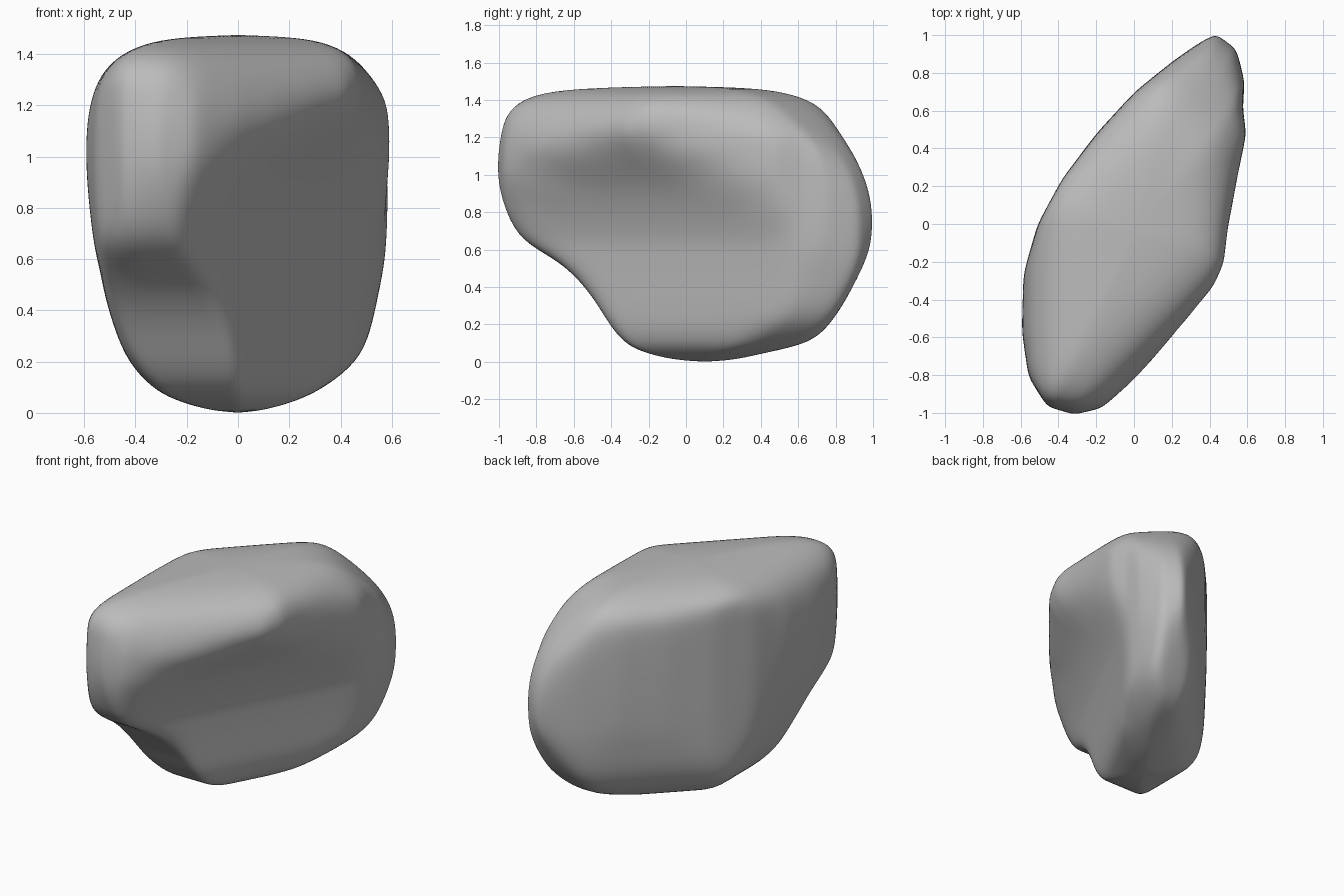
import bpy
import bmesh
from math import sqrt
from mathutils import Vector

cube = bpy.data.objects.get("Cube")
if cube:
    bpy.data.objects.remove(cube, do_unlink=True)

# Widest outline of the boulder, seen from above
OUTLINE = [Vector(p) for p in (
    (.44, 1.03), (.55, .94), (.59, .76), (.58, .62), (.6, .48), (.55, .25),
    (.5, -.02), (.48, -.2), (.43, -.34), (.3, -.51), (.15, -.68), (0, -.84),
    (-.17, -.98), (-.32, -1.02), (-.46, -.97), (-.56, -.81), (-.6, -.57),
    (-.59, -.27), (-.51, 0), (-.38, .24), (-.2, .48), (0, .7), (.2, .86),
)]

# Height, then how far each layer reaches to the left, right, front, back,
# front corner, rear corner, far end and along the recessed flank
LAYERS = [
    (.012, .12, .11, .07, .27, .2, .14, .3, .04),
    (.05, .25, .24, .23, .43, .4, .26, .5, .11),
    (.1, .34, .34, .33, .67, .5, .34, .75, .16),
    (.2, .43, .47, .41, .77, .6, .41, .9, .19),
    (.32, .48, .52, .48, .85, .7, .45, 1, .2),
    (.45, .52, .55, .58, .92, .7, .47, 1.1, .21),
    (.55, .54, .58, .7, .98, .7, .49, 1.1, .22),
    (.65, .57, .61, .89, 1.05, .7, .51, 1.1, .23),
    (.8, .6, .64, .98, 1.08, .7, .53, 1.1, .28),
    (.95, .64, .64, 1.08, 1.02, .7, .55, 1.05, .35),
    (1.1, .64, .64, 1.08, .94, .65, .55, .95, .46),
    (1.22, .59, .61, 1.02, .85, .59, .53, .84, .7),
    (1.32, .54, .52, .98, .78, .53, .49, .73, .7),
    (1.4, .46, .44, .89, .69, .46, .41, .62, .7),
    (1.45, .34, .33, .73, .52, .33, .28, .47, .7),
    (1.467, .19, .19, .43, .3, .19, .15, .27, .7),
]
D = 1 / sqrt(2)
SIDES = [Vector(n) for n in (
    (-1, 0), (1, 0), (0, -1), (0, 1), (D, -D), (-D, D), (D, D), (.88, -.47))]
ROUNDNESS = 22
STEPS = 3


def place(point, layer):
    """Trim one outline point to the reach of its layer, rounding corners."""
    z, *reach = layer
    centre = Vector((reach[1] - reach[0], reach[3] - reach[2])) / 2
    ray = point - centre
    total = 1
    for side, limit in zip(SIDES, reach):
        room = limit - side.dot(centre)
        total += (max(side.dot(ray), 0) / room) ** ROUNDNESS
    flat = centre + ray * total ** (-1 / ROUNDNESS)
    return flat.x, flat.y, z


# Loft the layers and close both ends
outline = []
for start, end in zip(OUTLINE, OUTLINE[1:] + OUTLINE[:1]):
    outline += [start.lerp(end, k / STEPS) for k in range(STEPS)]
count = len(outline)

bm = bmesh.new()
rings = [[bm.verts.new(place(p, layer)) for p in outline] for layer in LAYERS]
for low, high in zip(rings, rings[1:]):
    for i in range(count):
        j = (i + 1) % count
        bm.faces.new((low[i], low[j], high[j], high[i]))
for ring, tip in ((rings[0], (0, .1, 0)), (rings[-1], (0, -.06, 1.475))):
    centre = bm.verts.new(tip)
    for i in range(count):
        bm.faces.new((ring[i], ring[(i + 1) % count], centre))
bmesh.ops.recalc_face_normals(bm, faces=bm.faces)

mesh = bpy.data.meshes.new("boulder")
bm.to_mesh(mesh)
bm.free()
mesh.shade_smooth()
boulder = bpy.data.objects.new("boulder", mesh)
bpy.context.collection.objects.link(boulder)

# Soften the surface
soften = boulder.modifiers.new("soften", "SUBSURF")
soften.levels = soften.render_levels = 2

# Stone colour
stone = bpy.data.materials.new("grey stone")
stone.use_nodes = True
grey = (.5, .5, .5, 1)
stone.diffuse_color = grey
stone.node_tree.nodes["Principled BSDF"].inputs["Base Color"].default_value = grey
mesh.materials.append(stone)
